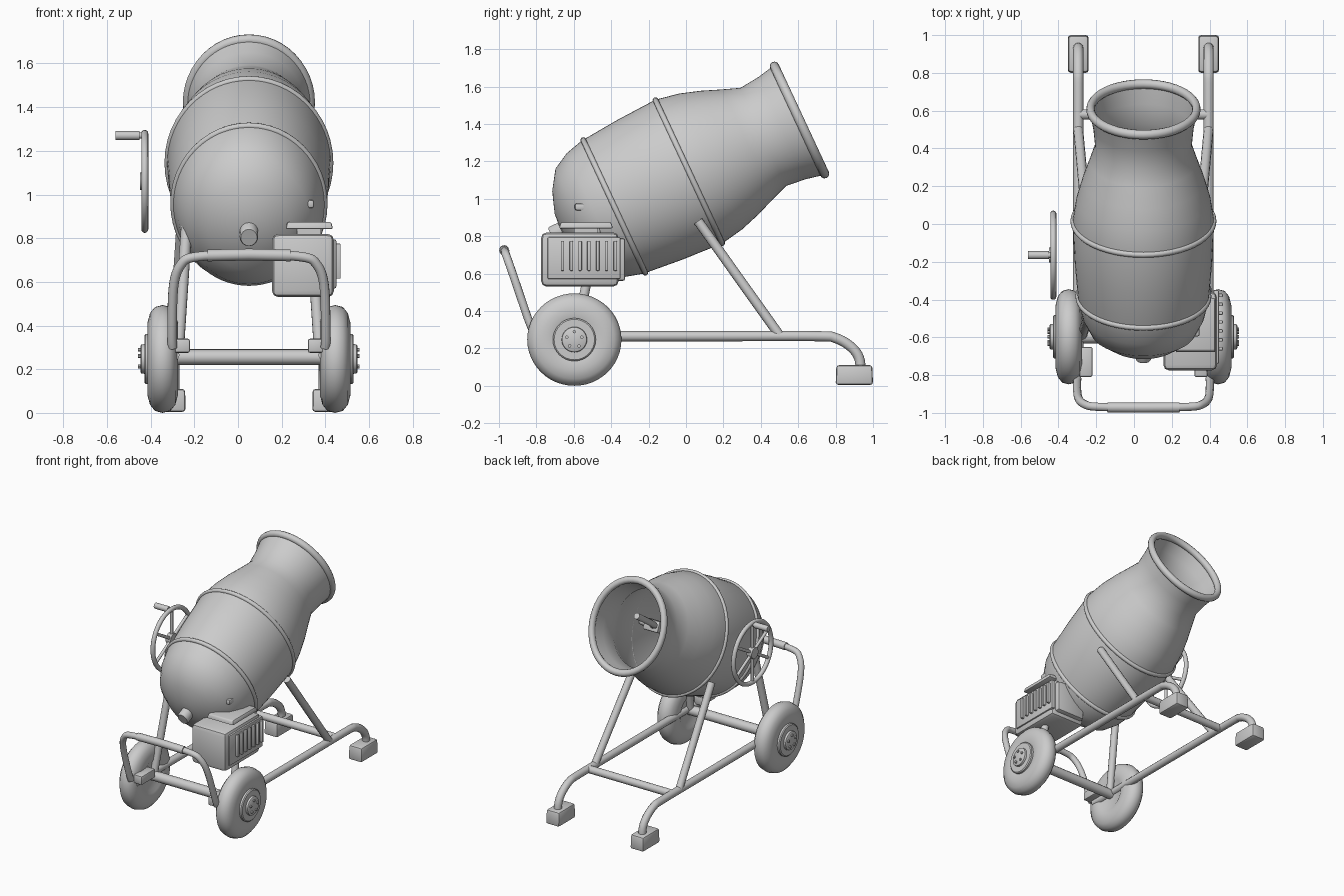
import bpy, bmesh, math
from mathutils import Matrix, Vector

cube = bpy.data.objects.get("Cube")
if cube:
    bpy.data.objects.remove(cube, do_unlink=True)

grey = bpy.data.materials.new("light grey")
grey.use_nodes = True
COLOUR = (0.6, 0.6, 0.6, 1)
grey.diffuse_color = COLOUR
grey.node_tree.nodes["Principled BSDF"].inputs["Base Color"].default_value = COLOUR

MID = 0.05      # x of the machine's centre plane
RAIL = 0.345    # rail distance from the centre plane
SIDES = ((-1, "right"), (1, "left"))


def finish(bm, name, matrix=Matrix(), angle=35):
    bmesh.ops.recalc_face_normals(bm, faces=bm.faces)
    mesh = bpy.data.meshes.new(name)
    bm.to_mesh(mesh)
    bm.free()
    mesh.transform(matrix)
    mesh.materials.append(grey)
    ob = bpy.data.objects.new(name, mesh)
    bpy.context.collection.objects.link(ob)
    bpy.ops.object.select_all(action="DESELECT")
    ob.select_set(True)
    bpy.context.view_layer.objects.active = ob
    bpy.ops.object.shade_smooth_by_angle(angle=math.radians(angle))
    return ob


def lathe(name, profile, matrix=Matrix(), steps=48, closed=False, angle=35):
    """Turn (height, radius) points around local z."""
    bm = bmesh.new()
    verts = [bm.verts.new((r, 0, h)) for h, r in profile]
    pairs = list(zip(verts, verts[1:]))
    if closed:
        pairs.append((verts[-1], verts[0]))
    edges = [bm.edges.new(p) for p in pairs]
    bmesh.ops.spin(bm, geom=verts + edges, axis=(0, 0, 1), cent=(0, 0, 0),
                   angle=math.tau, steps=steps)
    bmesh.ops.remove_doubles(bm, verts=bm.verts, dist=0.0005)
    return finish(bm, name, matrix, angle)


def ring(name, height, major, minor, matrix):
    circle = [(height + minor * math.sin(a), major + minor * math.cos(a))
              for a in (math.tau * i / 12 for i in range(12))]
    return lathe(name, circle, matrix, closed=True, angle=60)


def box(name, low, high, bevel=0.015, taper=1.0):
    """Bevelled box; taper scales the top face."""
    low, high = Vector(low), Vector(high)
    bm = bmesh.new()
    bmesh.ops.create_cube(bm, size=1)
    for v in bm.verts:
        if v.co.z > 0:
            v.co.x *= taper
            v.co.y *= taper
        v.co = (low + high) / 2 + v.co * (high - low)
    if bevel:
        bmesh.ops.bevel(bm, geom=bm.edges[:], offset=bevel, segments=2,
                        profile=0.5, affect="EDGES")
    return finish(bm, name)


def tube(name, points, radius, smooth=False):
    """Round tube along points, optionally smoothed through them."""
    pts = [Vector(p) for p in points]
    if smooth:
        ends = [pts[0]] + pts + [pts[-1]]
        path = []
        for a, b, c, d in zip(ends, ends[1:], ends[2:], ends[3:]):
            for k in range(5):
                t = k / 5
                path.append(b + 0.5 * t * ((c - a) + t * ((2 * a - 5 * b + 4 * c - d)
                            + t * (3 * b - a - 3 * c + d))))
        pts = path + [pts[-1]]
    curve = bpy.data.curves.new(name, "CURVE")
    curve.dimensions = "3D"
    curve.bevel_depth = radius
    curve.bevel_resolution = 4
    curve.use_fill_caps = True
    spline = curve.splines.new("POLY")
    spline.points.add(len(pts) - 1)
    for sp, p in zip(spline.points, pts):
        sp.co = (*p, 1)
    temp = bpy.data.objects.new(name, curve)
    bm = bmesh.new()
    bpy.context.collection.objects.link(temp)
    mesh = temp.evaluated_get(bpy.context.evaluated_depsgraph_get()).to_mesh()
    bm.from_mesh(mesh)
    bpy.data.objects.remove(temp, do_unlink=True)
    return finish(bm, name, angle=50)


# Tilted drum, slightly narrower across than it is deep, with an open mouth
drum_frame = (Matrix.Translation((MID, 0.015, 1.145))
              @ Matrix.Rotation(math.radians(-65), 4, "X")
              @ Matrix.Diagonal((0.885, 1, 1, 1)))
outer = [(-0.755, 0), (-0.745, 0.1), (-0.706, 0.214), (-0.64, 0.315), (-0.55, 0.365),
         (-0.45, 0.392), (-0.23, 0.412), (0, 0.424), (0.13, 0.4), (0.24, 0.365),
         (0.35, 0.322), (0.44, 0.289), (0.55, 0.301), (0.655, 0.323)]
inner = [(h + (0.015 if h < -0.6 else 0), max(r - 0.015, 0)) for h, r in reversed(outer)]
lathe("drum", outer + inner, drum_frame, 64, angle=50)
ring("mouth_rim", 0.653, 0.317, 0.025, drum_frame)
ring("middle_band", 0, 0.422, 0.015, drum_frame)
ring("lower_band", -0.44, 0.392, 0.015, drum_frame)
lathe("drum_stub", [(-0.81, 0), (-0.81, 0.042), (-0.8, 0.048), (-0.7, 0.048)], drum_frame, 24)

# Mixing paddles inside the drum
for side, label in SIDES:
    arm = [(side * 0.38, 0, -0.05), (side * 0.24, 0, 0), (side * 0.16, -0.02, 0.12),
           (side * 0.15, -0.06, 0.36)]
    tube(label + "_mixing_arm", [drum_frame @ Vector(p) for p in arm], 0.022, True)
    paddle = box(label + "_paddle", (side * 0.24 - 0.07, -0.04, -0.04),
                 (side * 0.24 + 0.07, 0.04, 0.02), 0.01)
    paddle.data.transform(drum_frame)

# Frame rails, legs, feet, brackets and wheels on both sides
turn_out = Matrix.Rotation(math.pi / 2, 4, "Y")
tyre = [(-0.055, 0), (-0.055, 0.1), (-0.066, 0.12), (-0.07, 0.165), (-0.058, 0.21),
        (-0.035, 0.238), (0, 0.247), (0.035, 0.238), (0.058, 0.21), (0.07, 0.165),
        (0.066, 0.12), (0.06, 0.1), (0.06, 0)]
hub = [(0.04, 0), (0.04, 0.115), (0.078, 0.115), (0.084, 0.108), (0.084, 0.068),
       (0.098, 0.066), (0.102, 0.06), (0.102, 0)]
for side, label in SIDES:
    x = MID + side * RAIL
    tube(label + "_rail", [(x, -0.78, 0.265), (x, 0.2, 0.265), (x, 0.7, 0.265), (x, 0.8, 0.255),
         (x, 0.88, 0.21), (x, 0.925, 0.15), (x, 0.935, 0.07)], 0.027, True)
    tube(label + "_rear_leg", [(x, 0.5, 0.27), (MID + side * 0.305, 0.065, 0.88)], 0.026)
    tube(label + "_front_leg", [(MID + side * 0.325, -0.59, 0.26),
                                (MID + side * 0.285, -0.47, 0.86)], 0.026)
    box(label + "_foot", (x - 0.055, 0.8, 0.005), (x + 0.055, 1.0, 0.11), 0.014, 0.96)
    b = MID + side * 0.305
    box(label + "_handle_bracket", (b - 0.035, -0.81, 0.275), (b + 0.035, -0.65, 0.34), 0.01)
    place = (Matrix.Translation((MID + side * 0.395, -0.597, 0.247))
             @ Matrix.Diagonal((side, 1, 1, 1)) @ turn_out)
    lathe(label + "_tyre", tyre, place @ Matrix.Diagonal((1, 1.02, 1, 1)), 48, angle=50)
    lathe(label + "_wheel_hub", hub, place, 32)
    for i in range(5):
        spot = Matrix.Rotation(math.tau * i / 5, 4, "Z") @ Matrix.Translation((-0.042, 0, 0))
        lathe(f"{label}_wheel_nut_{i + 1}", [(0.1, 0.009), (0.112, 0.009), (0.112, 0)],
              place @ spot, 8)

tube("axle", [(MID - 0.37, -0.597, 0.255), (MID + 0.37, -0.597, 0.255)], 0.035)
tube("rear_crossbar", [(MID - RAIL, 0.58, 0.265), (MID + RAIL, 0.58, 0.265)], 0.027)

# Push handle and its thicker grip
half = [(0.35, -0.82, 0.3), (0.352, -0.845, 0.36), (0.345, -0.92, 0.58),
        (0.31, -0.955, 0.68), (0.24, -0.968, 0.715)]
path = [(MID - x, y, z) for x, y, z in half] + [(MID, -0.972, 0.725)]
path += [(MID + x, y, z) for x, y, z in reversed(half)]
tube("push_handle", path, 0.022, True)
tube("handle_grip", [(MID - 0.19, -0.971, 0.721), (MID, -0.972, 0.725),
                     (MID + 0.19, -0.971, 0.721)], 0.027)

# Engine with cooling fins, tapered lid and filler cap
box("engine_body", (0.155, -0.775, 0.53), (0.44, -0.36, 0.82), 0.03)
box("engine_back", (0.18, -0.42, 0.56), (0.41, -0.325, 0.79), 0.015)
box("engine_side_plate", (0.42, -0.74, 0.57), (0.45, -0.35, 0.795), 0.008)
for i in range(7):
    y = -0.66 + i * 0.047
    box(f"cooling_fin_{i + 1}", (0.44, y - 0.009, 0.615), (0.47, y + 0.009, 0.775), 0.004)
box("lid_neck", (0.27, -0.6, 0.8), (0.38, -0.47, 0.85), 0)
box("engine_lid", (0.218, -0.68, 0.842), (0.435, -0.39, 0.874), 0.008, 0.93)
tube("cap_stem", [(0.322, -0.55, 0.86), (0.322, -0.55, 0.95)], 0.012)
box("filler_cap", (0.295, -0.595, 0.938), (0.348, -0.505, 0.975), 0.01)

# Spoked tipping wheel with a crank grip
wheel_frame = Matrix.Translation((-0.427, -0.165, 1.06)) @ turn_out
ring("tipping_wheel_rim", 0, 0.22, 0.016, wheel_frame)
lathe("tipping_wheel_hub", [(-0.022, 0), (-0.022, 0.04), (0.018, 0.04), (0.018, 0)],
      wheel_frame, 24)
for i in range(6):
    a = math.tau * i / 6
    rim = Vector((0, 0.22 * math.sin(a), 0.22 * math.cos(a)))
    centre = Vector((-0.427, -0.165, 1.06))
    tube(f"tipping_wheel_spoke_{i + 1}", [centre, centre + rim], 0.011)
tube("crank_pin", [(-0.42, -0.165, 1.27), (-0.54, -0.165, 1.27)], 0.014)
tube("crank_grip", [(-0.45, -0.165, 1.27), (-0.56, -0.165, 1.27)], 0.021)
